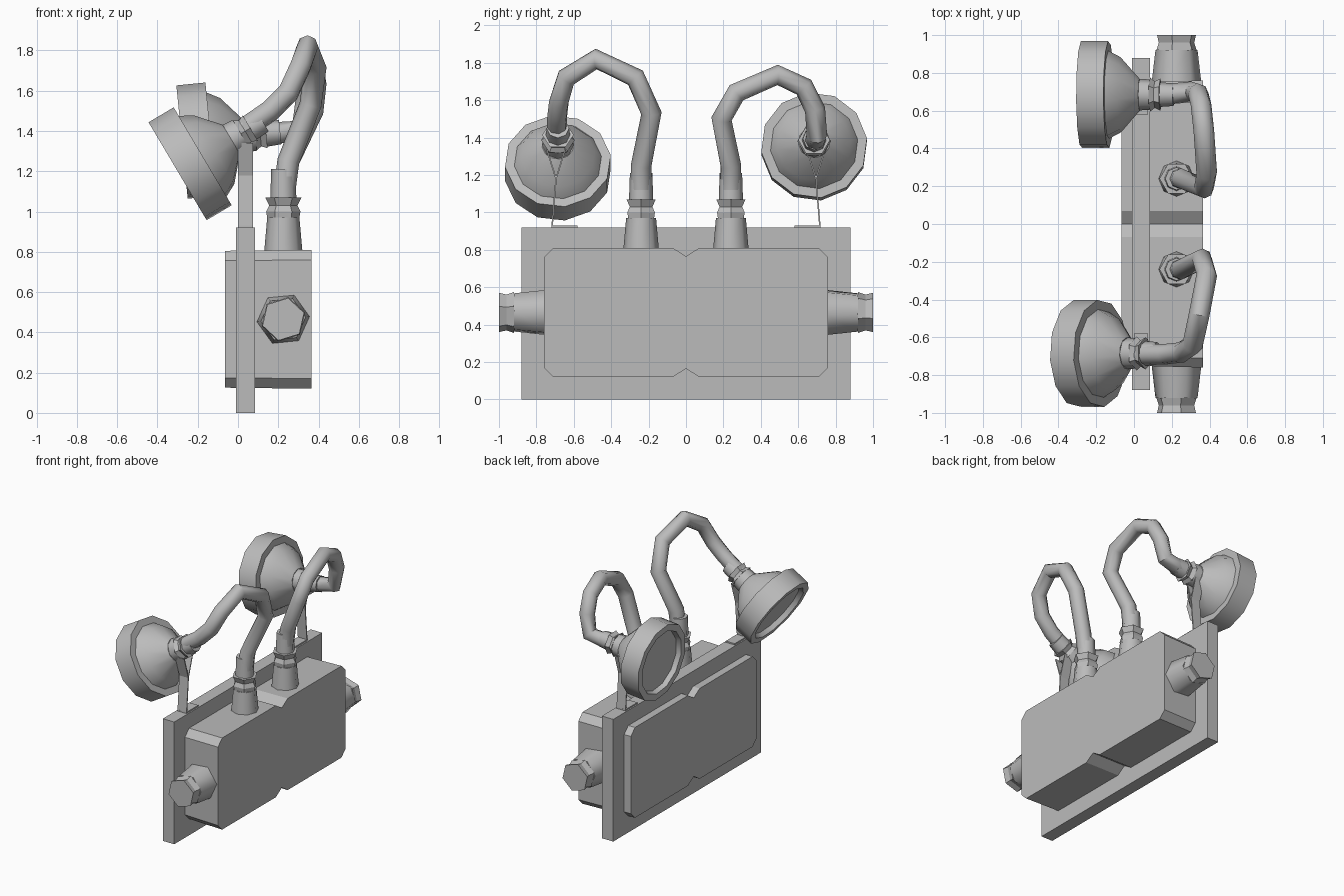
import bpy, bmesh, math
from mathutils import Vector, Matrix

cube = bpy.data.objects.get("Cube")
if cube:
    bpy.data.objects.remove(cube, do_unlink=True)

grey = bpy.data.materials.new("plain grey")
grey.use_nodes = True
grey.diffuse_color = (0.5, 0.5, 0.5, 1)
grey.node_tree.nodes["Principled BSDF"].inputs["Base Color"].default_value = (0.5, 0.5, 0.5, 1)


def add_object(name, mesh, smooth=None):
    mesh.materials.clear()
    mesh.materials.append(grey)
    obj = bpy.data.objects.new(name, mesh)
    bpy.context.collection.objects.link(obj)
    if smooth:
        bpy.ops.object.select_all(action='DESELECT')
        obj.select_set(True)
        bpy.context.view_layer.objects.active = obj
        bpy.ops.object.shade_smooth_by_angle(angle=math.radians(smooth))
    return obj


def finish(name, bm, smooth=None):
    bmesh.ops.recalc_face_normals(bm, faces=bm.faces)
    mesh = bpy.data.meshes.new(name)
    bm.to_mesh(mesh)
    bm.free()
    return add_object(name, mesh, smooth)


def loft(bm, rings):
    """Skin a list of equally long vertex rings and cap both ends."""
    rings = [[bm.verts.new(p) for p in ring] for ring in rings]
    n = len(rings[0])
    for a, b in zip(rings, rings[1:]):
        for i in range(n):
            j = (i + 1) % n
            bm.faces.new((a[i], a[j], b[j], b[i]))
    bm.faces.new(rings[0])
    bm.faces.new(rings[-1])


def prism(name, outline, x0, x1, back_scale=1.0):
    """Extrude a (y, z) outline along x."""
    cz = sum(z for y, z in outline) / len(outline)
    bm = bmesh.new()
    loft(bm, [[(x, y * s, cz + (z - cz) * s) for y, z in outline]
              for x, s in ((x0, back_scale), (x1, 1.0))])
    return finish(name, bm)


def turned(name, profile, origin, axis, sides, smooth=None, spin=0):
    """Turn a (radius, distance) profile around an axis."""
    rot = Vector(axis).to_track_quat('Z', 'Y').to_matrix().to_4x4()
    place = Matrix.Translation(origin) @ rot
    angles = [spin + math.tau * i / sides for i in range(sides)]
    bm = bmesh.new()
    loft(bm, [[place @ Vector((r * math.cos(a), r * math.sin(a), t)) for a in angles]
              for r, t in profile])
    return finish(name, bm, smooth)


def cable(name, points, radius):
    curve = bpy.data.curves.new(name, 'CURVE')
    curve.dimensions = '3D'
    curve.bevel_depth = radius
    curve.bevel_resolution = 2
    curve.use_fill_caps = True
    spline = curve.splines.new('POLY')
    spline.points.add(len(points) - 1)
    for p, co in zip(spline.points, points):
        p.co = (*co, 1)
    temp = bpy.data.objects.new(name + "_path", curve)
    bpy.context.collection.objects.link(temp)
    graph = bpy.context.evaluated_depsgraph_get()
    mesh = bpy.data.meshes.new_from_object(temp.evaluated_get(graph))
    bpy.data.objects.remove(temp, do_unlink=True)
    return add_object(name, mesh, 50)


# Mounting plate and notched housing
prism("mounting_plate", [(-0.88, 0), (0.88, 0), (0.88, 0.92), (-0.88, 0.92)], -0.01, 0.085)
half = [(0, 0.765), (0.07, 0.81), (0.71, 0.81), (0.76, 0.76),
        (0.76, 0.17), (0.71, 0.12), (0.07, 0.12), (0, 0.165)]
outline = half + [(-y, z) for y, z in reversed(half[1:-1])]
prism("housing", outline, -0.065, 0.365, 0.985)

# Lamp heads: lens centre, direction towards the back, cable path
lamps = {
    "right": (-1, (-0.30, -0.685, 1.2), (0.86, 0, 0.51),
              [(0.23, -0.24, 1.1), (0.25, -0.24, 1.25), (0.36, -0.185, 1.53), (0.385, -0.27, 1.72),
               (0.345, -0.48, 1.82), (0.31, -0.64, 1.72), (0.25, -0.68, 1.59),
               (0.16, -0.69, 1.5), (0.03, -0.69, 1.41)]),
    "left": (1, (-0.278, 0.685, 1.345), (0.995, 0, 0.1),
             [(0.23, 0.24, 1.1), (0.25, 0.24, 1.25), (0.37, 0.19, 1.5), (0.385, 0.27, 1.64),
              (0.37, 0.49, 1.735), (0.355, 0.63, 1.67), (0.34, 0.69, 1.55),
              (0.31, 0.70, 1.41), (0.2, 0.69, 1.39), (0.1, 0.685, 1.385)]),
}
head = [(0.225, 0.035), (0.235, 0), (0.285, 0), (0.285, 0.145), (0.235, 0.145), (0.2, 0.21), (0.085, 0.31)]

for side, (s, lens, back, path) in lamps.items():
    turned(side + "_lamp_head", head, lens, back, 12, 35, 0.13)
    turned(side + "_lamp_neck", [(0.085, 0.29), (0.08, 0.365)], lens, back, 8, 50)
    turned(side + "_lamp_nut", [(0.09, 0.365), (0.07, 0.39), (0.085, 0.42)], lens, back, 6)
    turned(side + "_lamp_collar", [(0.065, 0.42), (0.06, 0.49)], lens, back, 8, 50)
    cable(side + "_cable", path, 0.055)

    # Cable gland on the top of the housing
    top = (0.225, s * 0.24, 0)
    turned(side + "_top_gland", [(0.095, 0.8), (0.08, 0.97)], top, (0, 0, 1), 8, 50)
    turned(side + "_top_nut", [(0.08, 0.97), (0.085, 1.0), (0.07, 1.03), (0.09, 1.07)], top, (0, 0, 1), 6)
    turned(side + "_top_collar", [(0.065, 1.06), (0.06, 1.21)], top, (0, 0, 1), 8, 50)

    # Blind gland on the end of the housing
    end = (0.225, 0, 0.465)
    turned(side + "_end_gland", [(0.132, 0.75), (0.112, 0.92)], end, (0, s, 0), 6, 65, 0.1)
    turned(side + "_end_nut", [(0.112, 0.92), (0.098, 0.96), (0.108, 1.0)], end, (0, s, 0), 6, None, 0.3)

    # Thin bent bracket with a foot and a forked top
    w = 0.008
    prism(side + "_bracket_foot",
          [(s * 0.58, 0.92), (s * 0.72, 0.92), (s * 0.72, 0.93), (s * 0.58, 0.93)], 0, 0.075)
    for part, a, b in (("post", (0.716, 0.925), (0.695, 1.18)),
                       ("outer_fork", (0.695, 1.18), (0.745, 1.34)),
                       ("inner_fork", (0.695, 1.18), (0.645, 1.34))):
        prism(side + "_bracket_" + part,
              [(s * (a[0] - w / 2), a[1]), (s * (a[0] + w / 2), a[1]),
               (s * (b[0] + w / 2), b[1]), (s * (b[0] - w / 2), b[1])], 0, 0.075)
